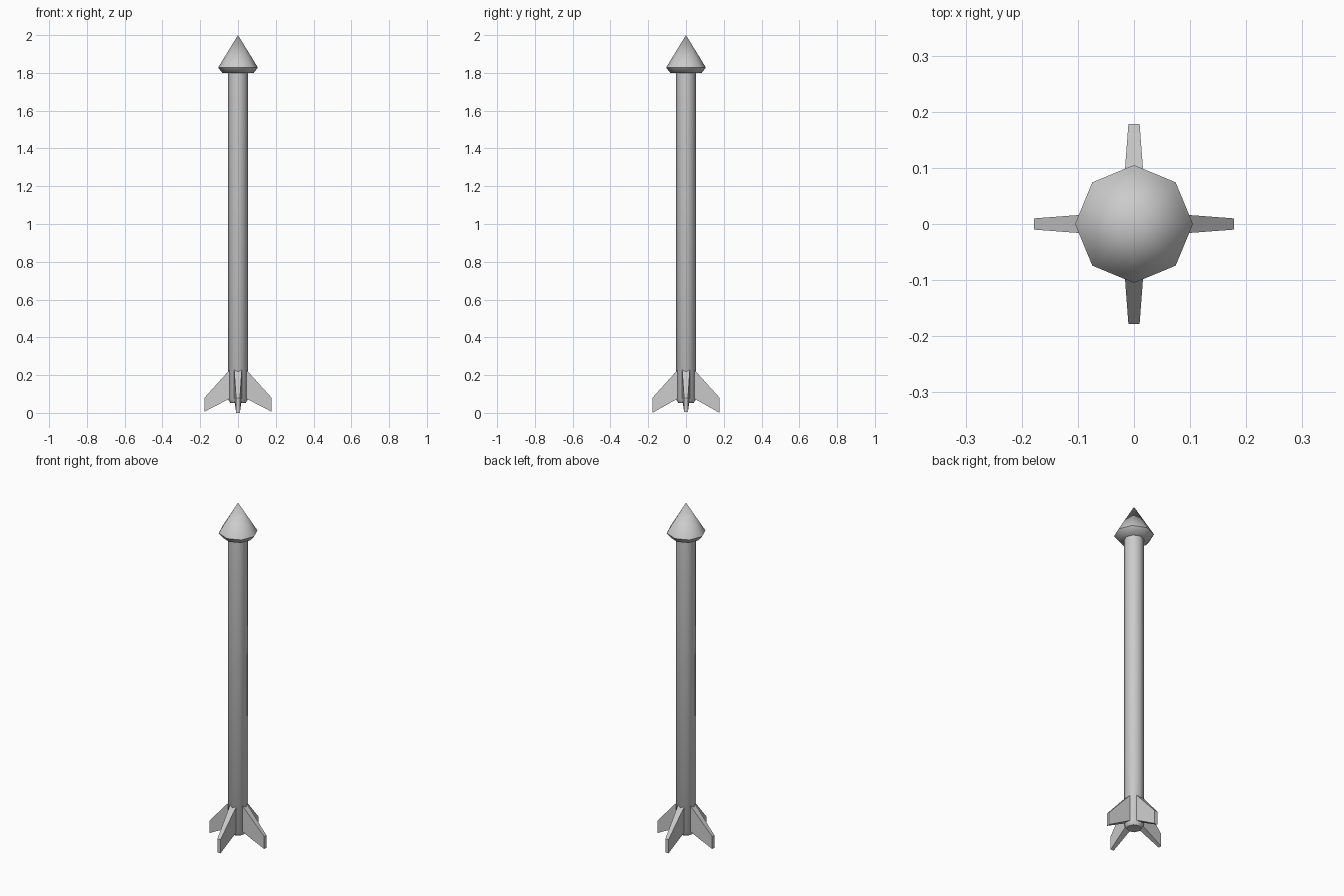
import bpy, bmesh, math

if "Cube" in bpy.data.objects:
    bpy.data.objects.remove(bpy.data.objects["Cube"])

def finish(name, bm, angle):
    bmesh.ops.recalc_face_normals(bm, faces=bm.faces[:])
    me = bpy.data.meshes.new(name)
    bm.to_mesh(me)
    bm.free()
    ob = bpy.data.objects.new(name, me)
    bpy.context.collection.objects.link(ob)
    bpy.ops.object.select_all(action='DESELECT')
    ob.select_set(True)
    bpy.context.view_layer.objects.active = ob
    bpy.ops.object.shade_smooth_by_angle(angle=math.radians(angle))
    return ob

def lathe(name, profile, sides=8, tip=None, angle=50):
    """Stack of (radius, z) rings, capped below, and above by a tip or a flat cap."""
    bm = bmesh.new()
    rings = []
    for r, z in profile:
        rings.append([bm.verts.new((r * math.cos(2 * math.pi * i / sides),
                                    r * math.sin(2 * math.pi * i / sides), z))
                      for i in range(sides)])
    for a, b in zip(rings, rings[1:]):
        for i in range(sides):
            j = (i + 1) % sides
            bm.faces.new((a[i], a[j], b[j], b[i]))
    bm.faces.new(rings[0])
    if tip is None:
        bm.faces.new(rings[-1])
    else:
        t = bm.verts.new((0, 0, tip))
        for i in range(sides):
            bm.faces.new((rings[-1][i], rings[-1][(i + 1) % sides], t))
    return finish(name, bm, angle)

# Long shaft with chamfered lower end
lathe("shaft", [(0.040, 0.052), (0.053, 0.072), (0.053, 1.81)])

# Pointed head with narrow rim and tapered underside
lathe("head", [(0.083, 1.80), (0.105, 1.828), (0.098, 1.84)], tip=2.0, angle=60)

# Four swept tail fins, thinner towards the tip: (radius, z, half thickness)
fin = [(0.045, 0.227, 0.020), (0.178, 0.080, 0.010),
       (0.178, 0.003, 0.010), (0.045, 0.075, 0.020)]
for k in range(4):
    c, s = math.cos(k * math.pi / 2), math.sin(k * math.pi / 2)
    bm = bmesh.new()
    left, right = [[bm.verts.new((r * c - side * t * s, r * s + side * t * c, z))
                    for r, z, t in fin] for side in (1, -1)]
    bm.faces.new(left)
    bm.faces.new(right[::-1])
    for i in range(4):
        j = (i + 1) % 4
        bm.faces.new((left[i], left[j], right[j], right[i]))
    # Move tips so the lowest corner rests on the ground
    for v in bm.verts:
        if v.co.z < 0.01:
            v.co.z = 0.0 if k % 2 else 0.006
    finish("tail_fin_%d" % (k + 1), bm, 40)
